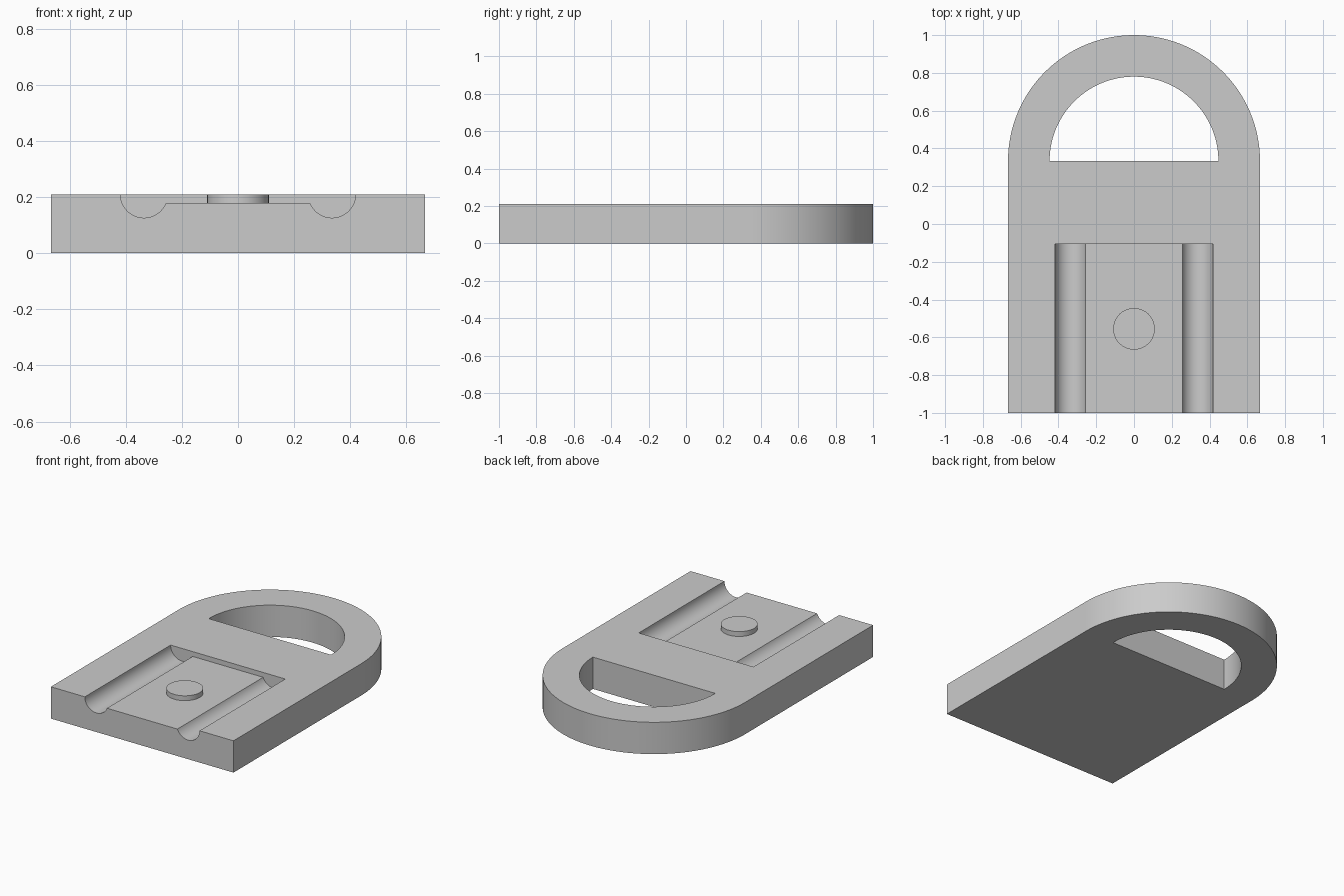
import bpy
import bmesh
from math import pi, sin, cos, acos
from mathutils import Vector

cube = bpy.data.objects.get("Cube")
if cube:
    bpy.data.objects.remove(cube)

# Main dimensions
HALF_W, THICK = 0.667, 0.21
ARC_Y = 0.333
HOLE_R = 0.447
FLOOR_Z, RECESS_Y = 0.178, -0.105
GROOVE_X, GROOVE_R = 0.335, 0.084

grey = bpy.data.materials.new("plain grey")
grey.use_nodes = True
colour = (0.6, 0.6, 0.6, 1)
grey.diffuse_color = colour
grey.node_tree.nodes["Principled BSDF"].inputs["Base Color"].default_value = colour


def arc(cx, cy, r, start, end, steps):
    angles = [start + (end - start) * i / steps for i in range(steps + 1)]
    return [(cx + r * cos(a), cy + r * sin(a)) for a in angles]


def prism(name, points, offset):
    """Closed solid from an outline swept along an offset."""
    bm = bmesh.new()
    face = bm.faces.new([bm.verts.new(p) for p in points])
    swept = bmesh.ops.extrude_face_region(bm, geom=[face])["geom"]
    verts = [v for v in swept if isinstance(v, bmesh.types.BMVert)]
    bmesh.ops.translate(bm, verts=verts, vec=Vector(offset))
    bmesh.ops.recalc_face_normals(bm, faces=bm.faces)
    mesh = bpy.data.meshes.new(name)
    bm.to_mesh(mesh)
    bm.free()
    mesh.materials.append(grey)
    obj = bpy.data.objects.new(name, mesh)
    bpy.context.collection.objects.link(obj)
    return obj


def activate(obj):
    bpy.ops.object.select_all(action="DESELECT")
    obj.select_set(True)
    bpy.context.view_layer.objects.active = obj


def cut(obj, cutter):
    activate(obj)
    mod = obj.modifiers.new("cut", "BOOLEAN")
    mod.operation, mod.solver, mod.object = "DIFFERENCE", "EXACT", cutter
    bpy.ops.object.modifier_apply(modifier=mod.name)
    bpy.data.objects.remove(cutter)


# Plate with a rounded back end
outline = [(-HALF_W, -1), (HALF_W, -1)] + arc(0, ARC_Y, HALF_W, 0, pi, 96)
plate = prism("plate", [(x, y, 0) for x, y in outline], (0, 0, THICK))

# Half-round handle opening
opening = arc(0, ARC_Y, HOLE_R, 0, pi, 80)
cut(plate, prism("opening_cutter", [(x, y, -0.1) for x, y in opening], (0, 0, 0.5)))

# Shallow recess with a round groove along each side, open at the front
meet = -acos((THICK - FLOOR_Z) / GROOVE_R) + 1.5 * pi
meet = 1.5 * pi + (meet - 1.5 * pi) * -1
half = arc(-GROOVE_X, THICK, GROOVE_R, pi, meet, 32)
half.insert(0, (half[0][0], THICK + 0.1))
section = half + [(-x, z) for x, z in reversed(half)]
cut(plate, prism("recess_cutter", [(x, -1.1, z) for x, z in section],
                 (0, RECESS_Y + 1.1, 0)))

# Round stud on the recess floor
ring = arc(0, -0.555, 0.11, 0, 2 * pi, 64)[:-1]
stud = prism("stud", [(x, y, FLOOR_Z - 0.01) for x, y in ring],
             (0, 0, THICK - FLOOR_Z + 0.01))

for part in (plate, stud):
    activate(part)
    bpy.ops.object.shade_smooth_by_angle(angle=pi / 6)
